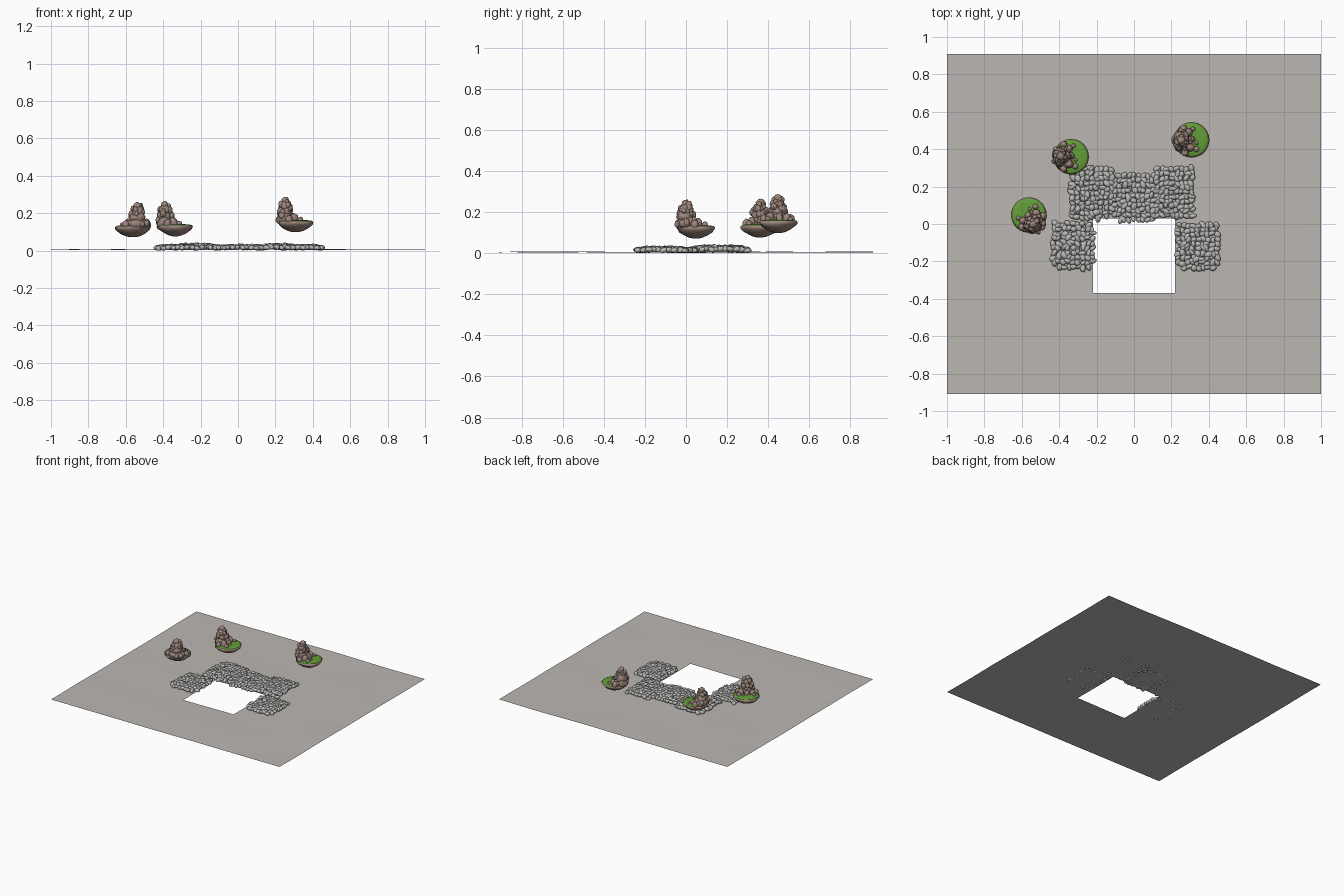
import bpy, bmesh, math, random
from mathutils import Matrix, Vector, noise

if "Cube" in bpy.data.objects:
    bpy.data.objects.remove(bpy.data.objects["Cube"])

random.seed(7)


def mat(name, col):
    m = bpy.data.materials.new(name)
    m.diffuse_color = (*col, 1)
    m.use_nodes = True
    m.node_tree.nodes["Principled BSDF"].inputs["Base Color"].default_value = m.diffuse_color
    return m


GROUND = mat("pale_ground", (0.50, 0.475, 0.45))
STONE = mat("grey_stone", (0.48, 0.48, 0.465))
ROCK = mat("brown_rock", (0.33, 0.235, 0.20))
GRASS = mat("green_grass", (0.125, 0.34, 0.04))


def finish(bm, name, material, smooth=True):
    me = bpy.data.meshes.new(name)
    bm.to_mesh(me)
    bm.free()
    me.materials.append(material)
    me.polygons.foreach_set("use_smooth", [smooth] * len(me.polygons))
    ob = bpy.data.objects.new(name, me)
    bpy.context.collection.objects.link(ob)
    return ob


def swell(x, y):
    """Height of the gently rolling ground."""
    return 0.006 + 0.005 * noise.noise(Vector((x * 2.2, y * 2.2, 3.1)))


# ground sheet with a rectangular opening
def steps(a, b, n):
    return [a + (b - a) * i / n for i in range(n)]


HX, HY0, HY1 = 0.22, -0.37, 0.03
xs = steps(-1, -HX, 12) + steps(-HX, HX, 6) + steps(HX, 1, 12) + [1]
ys = steps(-0.91, HY0, 9) + steps(HY0, HY1, 6) + steps(HY1, 0.91, 14) + [0.91]
bm = bmesh.new()
grid = [[bm.verts.new((x, y, max(0, swell(x, y)))) for x in xs] for y in ys]
for j in range(len(ys) - 1):
    for i in range(len(xs) - 1):
        cx, cy = (xs[i] + xs[i + 1]) / 2, (ys[j] + ys[j + 1]) / 2
        if not (abs(cx) < HX and HY0 < cy < HY1):
            bm.faces.new((grid[j][i], grid[j][i + 1], grid[j + 1][i + 1], grid[j + 1][i]))
bmesh.ops.delete(bm, geom=[v for v in bm.verts if not v.link_faces], context='VERTS')
finish(bm, "ground", GROUND)


# beds of loose cobbles
def cobbles(name, cx, cy, hx, hy, top):
    bm = bmesh.new()
    gap = 0.025
    nx, ny = round(2 * hx / gap), round(2 * hy / gap)
    for i in range(nx):
        for j in range(ny):
            u, v = (2 * i + 1) / nx - 1, (2 * j + 1) / ny - 1
            edge = u ** 4 + v ** 4
            if edge > 1.35 + random.uniform(-0.2, 0.2):
                continue
            x = cx + u * hx + random.uniform(-0.007, 0.007)
            y = cy + v * hy + random.uniform(-0.007, 0.007)
            size = Vector((random.uniform(0.017, 0.026), random.uniform(0.012, 0.017), 0.013))
            z = 0.008 + (top - 0.021) * max(0, 1 - 0.6 * edge) * random.uniform(0.6, 1)
            m = (Matrix.Translation((x, y, z)) @ Matrix.Rotation(random.uniform(0, math.pi), 4, 'Z')
                 @ Matrix.Rotation(random.uniform(-0.4, 0.4), 4, 'Y') @ Matrix.Diagonal((*size, 1)))
            bmesh.ops.create_icosphere(bm, subdivisions=2, radius=1, matrix=m)
    for v in bm.verts:
        v.co.z = max(v.co.z, 0.002)
    finish(bm, name, STONE)


cobbles("left_cobbles", -0.325, -0.115, 0.115, 0.125, 0.038)
cobbles("right_cobbles", 0.34, -0.12, 0.115, 0.125, 0.038)
cobbles("back_left_cobbles", -0.225, 0.165, 0.115, 0.14, 0.045)
cobbles("back_middle_cobbles", 0.01, 0.14, 0.125, 0.13, 0.038)
cobbles("back_right_cobbles", 0.215, 0.17, 0.105, 0.135, 0.042)


# floating islands: rock bowl, grass cap, spire of boulders on one side
def boulder(bm, c, s, seed):
    made = bmesh.ops.create_icosphere(bm, subdivisions=3, radius=1)["verts"]
    for v in made:
        n = 1 + 0.22 * noise.noise(v.co * 2.2 + Vector((seed, 0, 0)))
        v.co = Vector((v.co.x * s[0], v.co.y * s[1], v.co.z * s[2])) * n + Vector(c)


def island(name, loc, turn):
    place = Matrix.Translation(loc) @ Matrix.Rotation(turn, 4, 'Z')
    bowl = [(0.086, 0.002), (0.095, -0.004), (0.092, -0.016), (0.078, -0.029),
            (0.06, -0.042), (0.036, -0.053), (0.015, -0.058)]
    N = 32
    bm = bmesh.new()
    rings = []
    for r, z in bowl:
        ring = []
        for k in range(N):
            a = math.tau * k / N
            p = Vector((math.cos(a), math.sin(a), z * 25))
            d = 1 + 0.12 * noise.noise(p * 2.5 + Vector(loc) * 9) * (z < -0.01)
            ring.append(bm.verts.new((r * d * p.x, r * d * p.y, z)))
        rings.append(ring)
    for a, b in zip(rings, rings[1:]):
        for k in range(N):
            bm.faces.new((a[k], b[k], b[(k + 1) % N], a[(k + 1) % N]))
    bm.faces.new(rings[-1][::-1])
    bmesh.ops.recalc_face_normals(bm, faces=bm.faces)
    finish(bm, name + "_bowl", ROCK).matrix_world = place

    bm = bmesh.new()
    bmesh.ops.create_uvsphere(bm, u_segments=32, v_segments=8, radius=1,
                              matrix=Matrix.Diagonal((0.091, 0.091, 0.008, 1)))
    finish(bm, name + "_grass", GRASS).matrix_world = place

    bm = bmesh.new()
    seed = loc[0] * 50
    # main spire, broad at the foot
    for c, s in (((-0.055, 0, 0.012), (0.048, 0.056, 0.040)),
                 ((-0.058, 0.004, 0.048), (0.040, 0.044, 0.036)),
                 ((-0.056, -0.002, 0.080), (0.031, 0.033, 0.030)),
                 ((-0.055, 0.002, 0.108), (0.020, 0.022, 0.022))):
        boulder(bm, c, s, seed + c[2] * 90)
    # knobs clinging to the spire
    for k in range(26):
        h = random.random()
        a = random.uniform(0, math.tau)
        r = 0.050 * (1 - 0.62 * h)
        q = random.uniform(0.010, 0.016)
        boulder(bm, (-0.055 + r * math.cos(a), r * math.sin(a) * 1.1, 0.008 + 0.098 * h),
                (q, q, q * 1.25), seed + k * 3.7)
    # smaller boulders spreading along the grass
    for k, (x, y, q, h) in enumerate(((-0.012, 0.042, 0.020, 0.030), (-0.010, -0.040, 0.022, 0.034),
                                      (-0.040, 0.064, 0.019, 0.024), (-0.040, -0.066, 0.019, 0.024),
                                      (0.000, 0.004, 0.018, 0.026), (0.022, -0.052, 0.015, 0.016),
                                      (0.012, 0.058, 0.012, 0.013), (0.025, -0.018, 0.010, 0.010))):
        boulder(bm, (x, y, 0.008), (q, q, h), seed + k * 5.3)
    finish(bm, name + "_boulders", ROCK).matrix_world = place


island("west_island", (-0.562, 0.048, 0.130), math.radians(118))
island("north_west_island", (-0.336, 0.36, 0.135), 0)
island("north_east_island", (0.308, 0.45, 0.157), math.radians(4))
